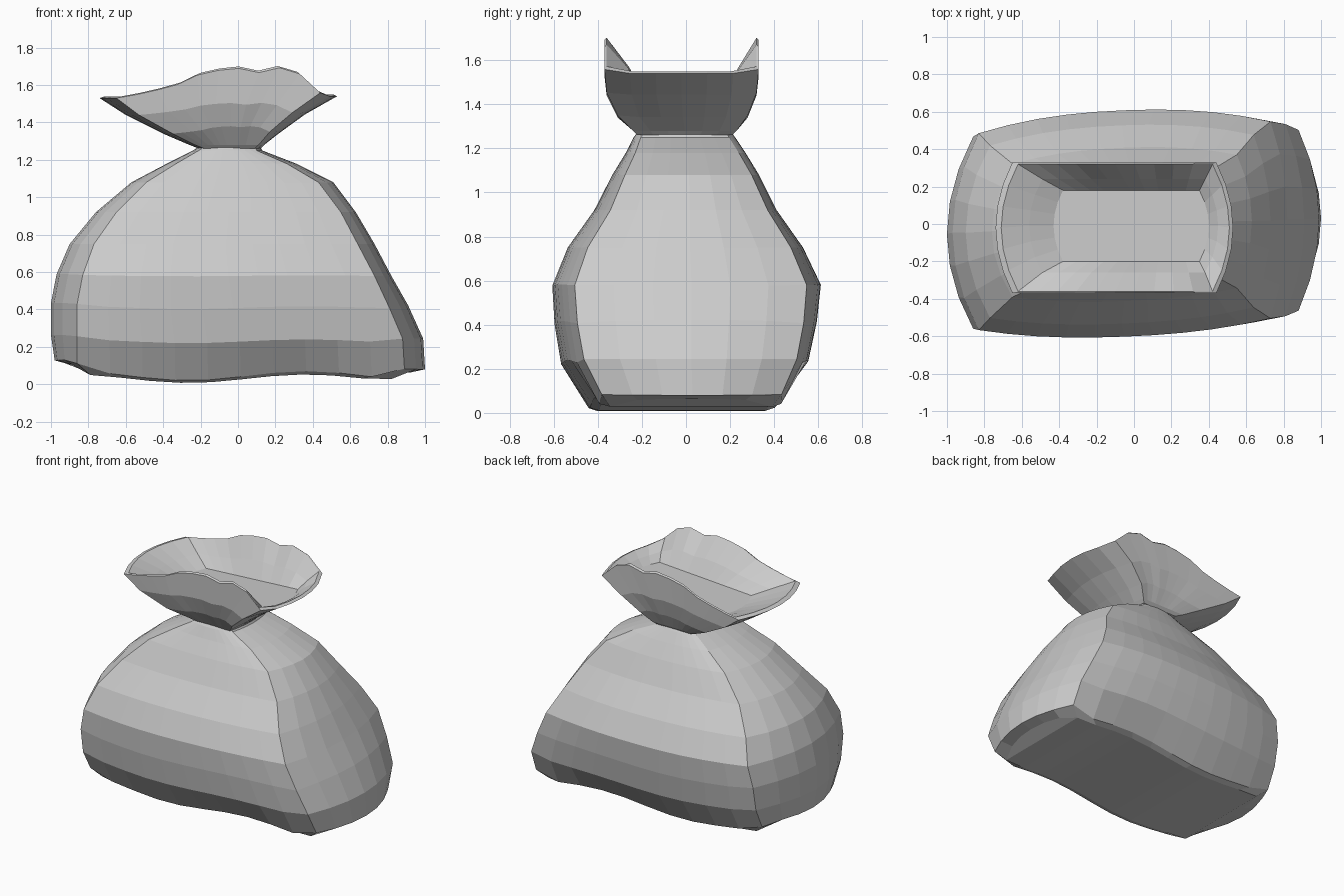
import bpy, bmesh, math

cube = bpy.data.objects.get("Cube")
if cube:
    bpy.data.objects.remove(cube, do_unlink=True)

mat = bpy.data.materials.new("grey cloth")
mat.use_nodes = True
COLOUR = (0.6, 0.6, 0.6, 1)
mat.diffuse_color = COLOUR
mat.node_tree.nodes["Principled BSDF"].inputs["Base Color"].default_value = COLOUR

FRONT, SIDE = 11, 5  # points along the long edges, points between corners on the ends


def ring(xl, xr, yf, yb, ends, bulges, skew, height):
    """Bulged rectangle, counter-clockwise from the front left corner."""
    pts = []
    el, er = ends
    for back in (False, True):
        y0 = yb if back else yf
        for i in range(FRONT):
            t = i / (FRONT - 1)
            t = 1 - t if back else t
            x = xl + el + (xr - xl - el - er) * t
            pts.append((x, y0 * (1 - bulges[back] * abs(2 * t - 1) ** 2.3)))
        front_y, back_y = yf * (1 - bulges[0]), yb * (1 - bulges[1])
        for j in range(1, SIDE + 1):
            s = j / (SIDE + 1)
            s = 1 - s if back else s
            inset = (2 * s - 1) ** 2
            x = xl + el * inset if back else xr - er * inset
            pts.append((x, front_y + (back_y - front_y) * s))
    return [(x, y + skew * x, height(x)) for x, y in pts]


def loft(name, rings, cap_start, cap_end):
    """Skin the rings and close the chosen ends with strips of quads."""
    bm = bmesh.new()
    loops = [[bm.verts.new(p) for p in r] for r in rings]
    n = len(loops[0])
    for a, b in zip(loops, loops[1:]):
        for i in range(n):
            j = (i + 1) % n
            bm.faces.new((a[i], a[j], b[j], b[i]))
    for loop, wanted in ((loops[0], cap_start), (loops[-1], cap_end)):
        if not wanted:
            continue
        back = loop[FRONT + SIDE:2 * FRONT + SIDE][::-1]
        for i in range(FRONT - 1):
            bm.faces.new((loop[i], loop[i + 1], back[i + 1], back[i]))
        bm.faces.new(loop[FRONT - 1:FRONT + SIDE + 1])
        bm.faces.new(loop[2 * FRONT + SIDE - 1:] + [loop[0]])
    bmesh.ops.recalc_face_normals(bm, faces=bm.faces)
    mesh = bpy.data.meshes.new(name)
    bm.to_mesh(mesh)
    bm.free()
    mesh.materials.append(mat)
    obj = bpy.data.objects.new(name, mesh)
    bpy.context.collection.objects.link(obj)
    return obj


def wave(x):
    """Sagging underside of the sack, turned up at both ends."""
    return 0.025 * math.sin(5 * (x - 0.05)) + min(0.06, max(0, 0.7 * (abs(x) - 0.8)))


# Body: z, left, right, front, back, left and right end bulge, share of the sag
body = [
    (0.030, -0.90, 0.92, -0.39, 0.37, 0.11, 0.10, 0.9),
    (0.045, -0.98, 1.00, -0.43, 0.41, 0.12, 0.11, 1),
    (0.23, -1.00, 0.99, -0.56, 0.55, 0.14, 0.11, 0.4),
    (0.41, -1.00, 0.91, -0.59, 0.59, 0.14, 0.10, 0.3),
    (0.58, -0.97, 0.82, -0.60, 0.61, 0.14, 0.09, 0.1),
    (0.75, -0.90, 0.73, -0.53, 0.53, 0.13, 0.09, 0),
    (0.92, -0.76, 0.63, -0.41, 0.41, 0.11, 0.08, 0),
    (1.08, -0.57, 0.51, -0.33, 0.33, 0.08, 0.08, 0),
    (1.18, -0.38, 0.31, -0.27, 0.27, 0.05, 0.05, 0),
    (1.25, -0.24, 0.13, -0.235, 0.225, 0.03, 0.03, 0),
    (1.27, -0.21, 0.12, -0.22, 0.21, 0.03, 0.03, 0),
]
loft("sack_body",
     [ring(xl, xr, yf, yb, (el, er), (0.11, 0.15) if z > 0.1 else (0.03, 0.03),
           0.04, lambda x, z=z, w=w: z + w * wave(x))
      for z, xl, xr, yf, yb, el, er, w in body], True, False)


# Rim height along the gathered opening, as x and z pairs
RIM = [(-0.65, 1.53), (-0.5, 1.57), (-0.35, 1.60), (-0.18, 1.68), (0, 1.70),
       (0.12, 1.675), (0.25, 1.71), (0.33, 1.67), (0.46, 1.55)]


def rim(x):
    if x <= RIM[0][0]:
        return RIM[0][1]
    for (x0, z0), (x1, z1) in zip(RIM, RIM[1:]):
        if x <= x1:
            return z0 + (z1 - z0) * (x - x0) / (x1 - x0)
    return RIM[-1][1]


# Collar, outside up to the rim then down to the shallow floor inside:
# z at the ends, left, right, front, back, end bulge, share of rim lift, tilt along x
collar = [
    (1.26, -0.21, 0.12, -0.22, 0.21, 0.03, 0, 0),
    (1.28, -0.26, 0.14, -0.24, 0.23, 0.03, 0, 0),
    (1.34, -0.40, 0.22, -0.31, 0.28, 0.05, 0.25, 0),
    (1.44, -0.60, 0.36, -0.36, 0.32, 0.07, 0.4, 0),
    (1.53, -0.74, 0.53, -0.37, 0.33, 0.09, 1, 0),
    (1.54, -0.71, 0.51, -0.36, 0.32, 0.09, 1, 0),
    (1.50, -0.56, 0.45, -0.26, 0.24, 0.07, 0.4, 0.03),
    (1.455, -0.43, 0.40, -0.20, 0.18, 0.05, 0, 0.06),
]


def lift(xl, xr, z, w, tilt):
    """Raise the long edges to follow the rim outline."""
    def height(x):
        t = (x - xl) / (xr - xl)
        return z + tilt * x + w * max(0, rim(-0.74 + 1.27 * t) - 1.54)
    return height


loft("sack_collar",
     [ring(xl, xr, yf, yb, (e, e), (0, 0), 0, lift(xl, xr, z, w, tilt))
      for z, xl, xr, yf, yb, e, w, tilt in collar], False, True)
